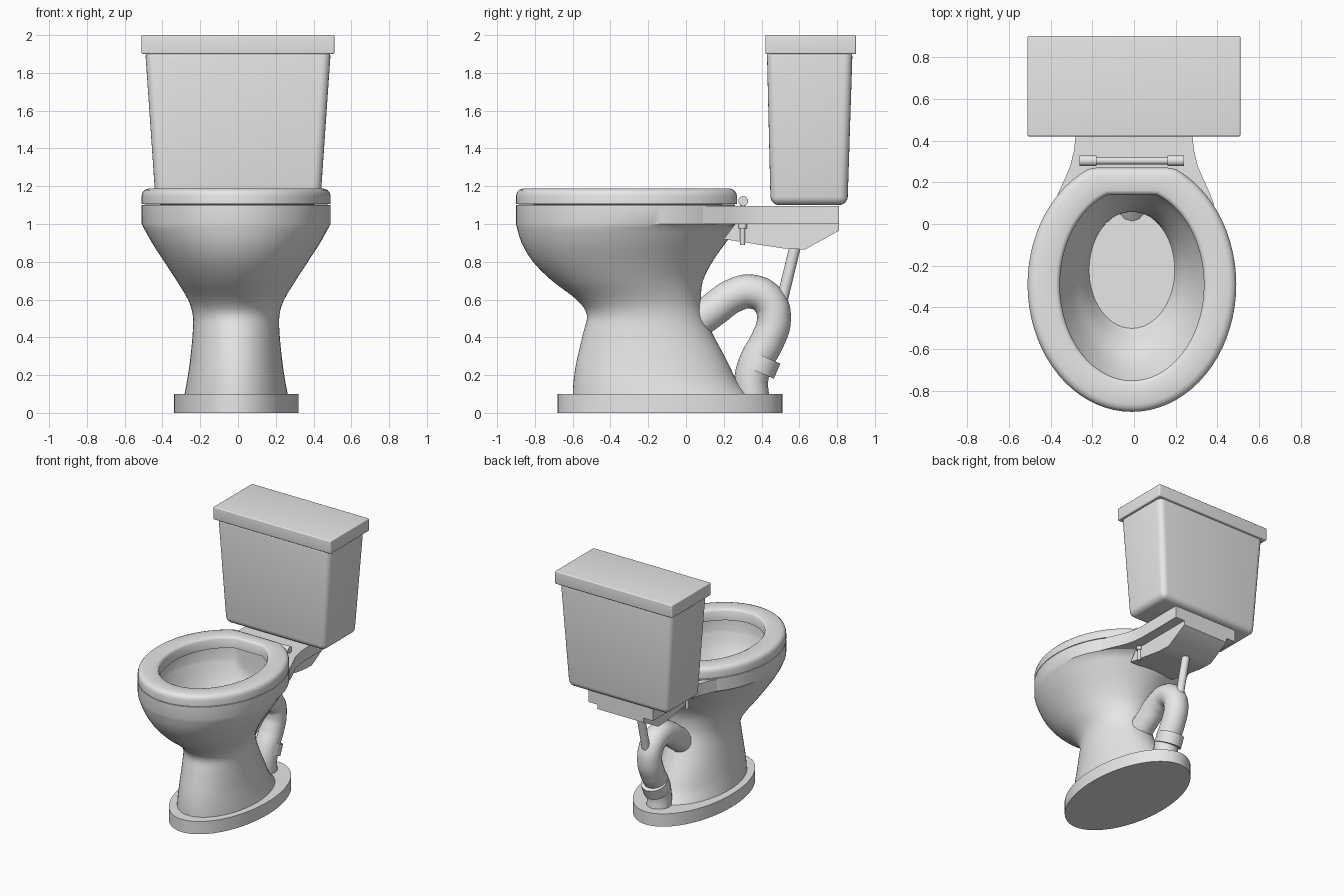
import bpy, bmesh, math
from mathutils import Vector

if "Cube" in bpy.data.objects:
    bpy.data.objects.remove(bpy.data.objects["Cube"])

GREY = (0.8, 0.8, 0.8, 1)
mat = bpy.data.materials.new("grey ceramic")
mat.use_nodes = True
mat.diffuse_color = GREY
mat.node_tree.nodes["Principled BSDF"].inputs["Base Color"].default_value = GREY
CX = -0.01   # side offset of the bowl and base
NO_CLIP = 9


def finish(name, bm, angle=35):
    bmesh.ops.recalc_face_normals(bm, faces=bm.faces)
    me = bpy.data.meshes.new(name)
    bm.to_mesh(me)
    bm.free()
    ob = bpy.data.objects.new(name, me)
    bpy.context.collection.objects.link(ob)
    me.materials.append(mat)
    bpy.ops.object.select_all(action='DESELECT')
    ob.select_set(True)
    bpy.context.view_layer.objects.active = ob
    bpy.ops.object.shade_smooth_by_angle(angle=math.radians(angle))
    return ob


def loft(name, rings, closed=False, n=72):
    """Rings are (z, half width, front y, back y, flat back limit)."""
    bm = bmesh.new()
    loops = []
    for z, w, yf, yb, clip in rings:
        mid, ry = (yf + yb) / 2, (yb - yf) / 2
        loop = []
        for i in range(n):
            a = math.tau * i / n
            loop.append(bm.verts.new((CX + w * math.cos(a), min(mid + ry * math.sin(a), clip), z)))
        loops.append(loop)
    pairs = list(zip(loops, loops[1:]))
    if closed:
        pairs.append((loops[-1], loops[0]))
    else:
        bm.faces.new(loops[0])
        bm.faces.new(loops[-1])
    for a, b in pairs:
        for i in range(n):
            j = (i + 1) % n
            bm.faces.new((a[i], a[j], b[j], b[i]))
    return finish(name, bm)


def spline(rings, steps=4):
    """Smooth interpolation through the rings."""
    pts = [Vector(r) for r in rings]
    pts = [pts[0]] + pts + [pts[-1]]
    out = []
    for a, b, c, d in zip(pts, pts[1:], pts[2:], pts[3:]):
        for k in range(steps):
            t = k / steps
            out.append(b + 0.5 * t * ((c - a) + t * ((2 * a - 5 * b + 4 * c - d)
                       + t * (3 * b - a - 3 * c + d))))
    return [tuple(p) for p in out + [pts[-1]]]


def prism(name, outline, depth, place):
    """Extrude an outline; place turns (u, v, depth) into a position."""
    bm = bmesh.new()
    ends = [[bm.verts.new(place(u, v, d)) for u, v in outline] for d in depth]
    for e in ends:
        bm.faces.new(e)
    for i in range(len(outline)):
        j = (i + 1) % len(outline)
        bm.faces.new((ends[0][i], ends[0][j], ends[1][j], ends[1][i]))
    return finish(name, bm)


def box(name, low, high, bevel, keep_top=False):
    """Rounded box; low and high are (z, half width, front y, back y)."""
    bm = bmesh.new()
    bmesh.ops.create_cube(bm, size=2)
    for v in bm.verts:
        z, w, yf, yb = high if v.co.z > 0 else low
        v.co = (w * v.co.x, yb if v.co.y > 0 else yf, z)
    edges = [e for e in bm.edges
             if not (keep_top and all(v.co.z == high[0] for v in e.verts))]
    bmesh.ops.bevel(bm, geom=edges, offset=bevel, segments=5, profile=0.5, affect='EDGES')
    return finish(name, bm)


def tube(name, points, radius):
    cu = bpy.data.curves.new(name, 'CURVE')
    cu.dimensions = '3D'
    cu.bevel_depth, cu.bevel_resolution = radius, 6
    cu.use_fill_caps = True
    sp = cu.splines.new('BEZIER')
    sp.bezier_points.add(len(points) - 1)
    for bp, p in zip(sp.bezier_points, points):
        bp.co = p
        bp.handle_left_type = bp.handle_right_type = 'AUTO'
    cu.materials.append(mat)
    ob = bpy.data.objects.new(name, cu)
    bpy.context.collection.objects.link(ob)
    return ob


# Floor plate
loft("base_plate", [(0, .33, -.68, .51, NO_CLIP), (.1, .33, -.68, .51, NO_CLIP)])

# Pedestal and bowl: outside up, over the rim, then down the inside
outer = spline([
    (.09, .275, -.60, .34, NO_CLIP),
    (.17, .26, -.595, .27, NO_CLIP),
    (.27, .245, -.58, .22, NO_CLIP),
    (.42, .23, -.545, .14, NO_CLIP),
    (.52, .23, -.525, .095, NO_CLIP),
    (.60, .255, -.58, .08, NO_CLIP),
    (.70, .315, -.71, .09, NO_CLIP),
    (.80, .38, -.81, .14, NO_CLIP),
    (.90, .445, -.87, .21, NO_CLIP),
    (1.0, .50, -.90, .29, NO_CLIP)])
rim = [(1.0, .50, -.90, .32, .26), (1.1, .50, -.90, .32, .26), (1.1, .40, -.80, .20, .17)]
inner = spline([
    (1.0, .40, -.80, .20, .17),
    (.88, .36, -.76, .16, .16),
    (.74, .29, -.67, .09, .10),
    (.64, .235, -.57, .06, .08),
    (.56, .205, -.50, .06, .08)])
loft("bowl", outer[:-1] + rim + inner)

# Seat ring with a rounded top and straight back edge
seat = [(1.105, 0), (1.15, 0), (1.168, .005), (1.18, .016), (1.187, .035)]
hole = [(1.187, .02), (1.182, .008), (1.17, 0), (1.1, 0)]
loft("seat", [(z, .5 - d, -.9 + d, .32 - d, .27 - d) for z, d in seat]
     + [(z, .345 + d, -.75 - d, .168 + d, .14 + d) for z, d in hole], closed=True)

# Shelf that flares out of the rim and carries the tank
side = [(.28, .81), (.28, .42), (.288, .35), (.305, .28), (.33, .22), (.36, .155), (.385, .09), (.2, .19)]
prism("tank_shelf", side + [(-x, y) for x, y in reversed(side)], (1.0, 1.095),
      lambda x, y, z: (x, y, z))

# Bracket under the shelf
prism("shelf_bracket", [(.20, .92), (.26, 1.0), (.81, 1.0), (.81, .965), (.63, .865), (.52, .87)],
      (-.2, .2), lambda y, z, x: (x, y, z))

# Tank and lid
box("tank", (1.1, .435, .448, .855), (1.93, .492, .428, .882), .045, keep_top=True)
box("tank_lid", (1.9, .51, .42, .90), (2.0, .51, .42, .90), .008)

# Seat hinge with its two bolts
tube("hinge_bar", [(-.26, .303, 1.122), (.24, .303, 1.122)], .018)
for s in (-1, 1):
    x = CX + s * .21
    tube("hinge_barrel", [(x - .04, .303, 1.122), (x + .04, .303, 1.122)], .026)
    tube("hinge_bolt", [(x, .3, .89), (x, .3, 1.12)], .013)
    tube("hinge_nut", [(x, .3, .975), (x, .3, 1.0)], .022)

# Curved waste pipe, its lower collar and the flush pipe
trap = [(.03, .46), (.15, .55), (.25, .62), (.35, .642), (.44, .59), (.465, .49),
        (.43, .38), (.37, .27), (.345, .17), (.35, .08)]
tube("waste_pipe", [(CX, y, z) for y, z in trap], .09)
tube("waste_collar", [(CX, .41, .30), (CX, .375, .22)], .098)
tube("flush_pipe", [(CX, .58, .89), (CX, .50, .56)], .03)
